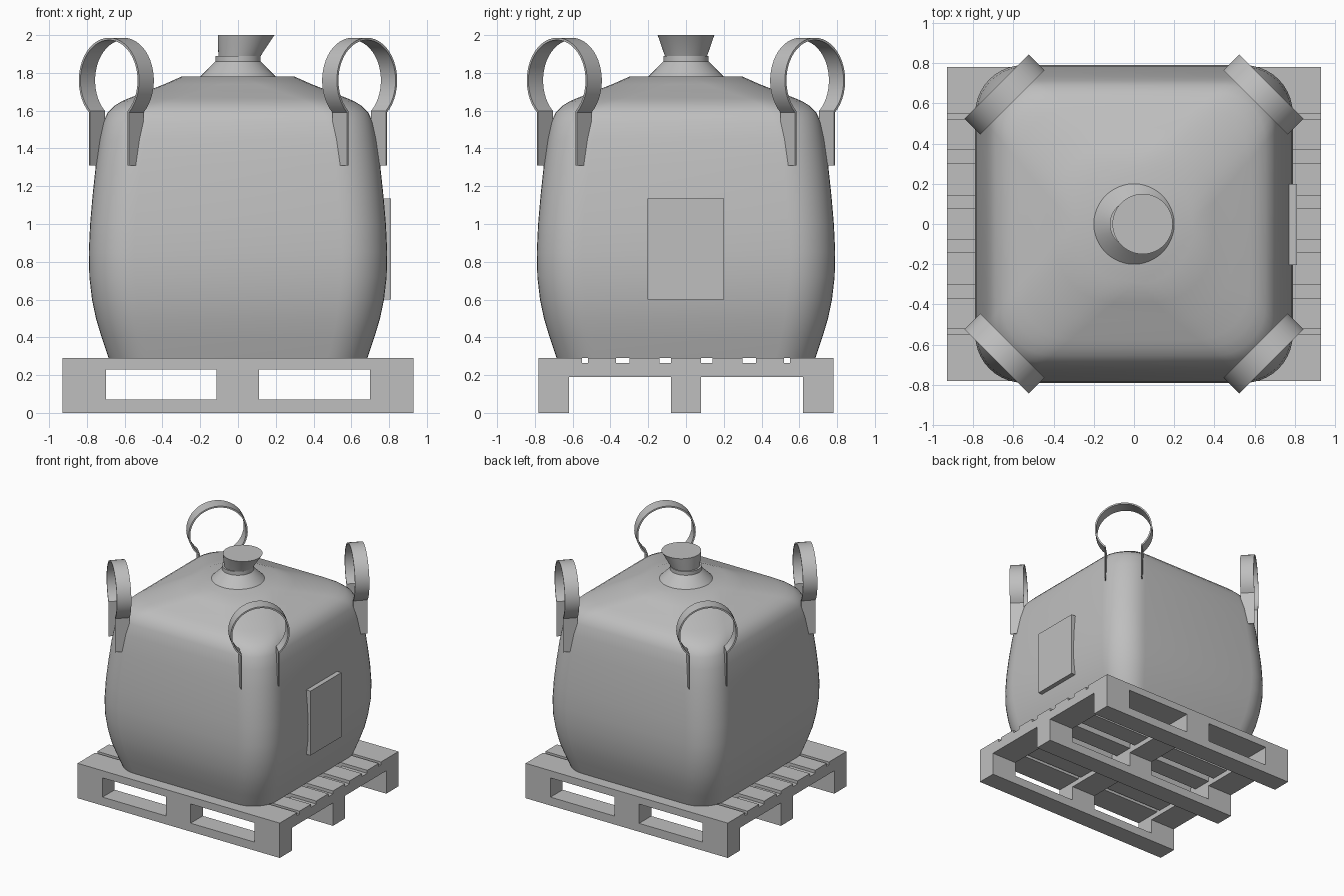
import bpy, bmesh, math
from mathutils import Vector

if "Cube" in bpy.data.objects:
    bpy.data.objects.remove(bpy.data.objects["Cube"])

grey = bpy.data.materials.new("plain grey")
grey.diffuse_color = (0.52, 0.52, 0.52, 1)
grey.use_nodes = True
grey.node_tree.nodes["Principled BSDF"].inputs["Base Color"].default_value = grey.diffuse_color


def finish(name, bm, smooth=False):
    bmesh.ops.remove_doubles(bm, verts=bm.verts, dist=0.0005)
    bmesh.ops.recalc_face_normals(bm, faces=bm.faces)
    me = bpy.data.meshes.new(name)
    bm.to_mesh(me)
    bm.free()
    ob = bpy.data.objects.new(name, me)
    bpy.context.collection.objects.link(ob)
    me.materials.append(grey)
    if smooth:
        bpy.ops.object.select_all(action='DESELECT')
        ob.select_set(True)
        bpy.context.view_layer.objects.active = ob
        bpy.ops.object.shade_smooth_by_angle(angle=math.radians(30))
    return ob


def box(name, x, y, z):
    bm = bmesh.new()
    bmesh.ops.create_cube(bm, size=1)
    for v in bm.verts:
        v.co = [lo + (c + 0.5) * (hi - lo) for c, (lo, hi) in zip(v.co, (x, y, z))]
    return finish(name, bm)


def loft(name, rings):
    """Skin closed rings of equal length and cap both ends."""
    bm = bmesh.new()
    rows = [[bm.verts.new(p) for p in ring] for ring in rings]
    n = len(rows[0])
    for a, b in zip(rows, rows[1:]):
        for i in range(n):
            j = (i + 1) % n
            bm.faces.new((a[i], a[j], b[j], b[i]))
    bm.faces.new(rows[0][::-1])
    bm.faces.new(rows[-1])
    return finish(name, bm, True)


def rounded_square(z, half, r, seg=10):
    pts = []
    for k in range(4):
        a0 = k * math.pi / 2
        cx = (half - r) * (1 if k in (0, 3) else -1)
        cy = (half - r) * (1 if k in (0, 1) else -1)
        for i in range(seg + 1):
            a = a0 + i * math.pi / 2 / seg
            pts.append((cx + r * math.cos(a), cy + r * math.sin(a), z))
    return pts


def circle(z, r, cx=0.0, n=48):
    return [(cx + r * math.cos(2 * math.pi * i / n), r * math.sin(2 * math.pi * i / n), z)
            for i in range(n)]


# Pallet: three runners with blocks, cross boards and slats
PX, PY = 0.93, 0.78
blocks = ((-PX, -0.70), (-0.115, 0.11), (0.70, PX))
for y in ((-PY, -0.62), (-0.08, 0.08), (0.62, PY)):
    box("pallet_runner", (-PX, PX), y, (0, 0.07))
    for x in blocks:
        box("pallet_block", x, y, (0.07, 0.23))
for x in blocks:
    box("pallet_cross_board", x, (-PY, PY), (0.19, 0.265))
slat_edges = (-PY, -0.55, -0.52, -0.37, -0.30, -0.14, -0.08, 0.08, 0.14, 0.30, 0.37, 0.52, 0.55, PY)
for y in zip(slat_edges[::2], slat_edges[1::2]):
    box("pallet_slat", (-PX, PX), y, (0.23, 0.29))

# Bag: rounded square sections rising to a round shoulder
sections = ((0.29, 0.685, 0.21), (0.40, 0.722, 0.22), (0.50, 0.752, 0.23), (0.60, 0.773, 0.24),
            (0.72, 0.787, 0.24), (0.85, 0.79, 0.24), (1.00, 0.783, 0.24), (1.15, 0.77, 0.24),
            (1.31, 0.753, 0.24), (1.45, 0.733, 0.24), (1.54, 0.713, 0.24), (1.59, 0.69, 0.24),
            (1.625, 0.655, 0.25), (1.65, 0.615, 0.255), (1.667, 0.575, 0.26),
            (1.705, 0.48, 0.275), (1.74, 0.39, 0.29), (1.78, 0.30, 0.30))
loft("bag_body", [rounded_square(*s) for s in sections])

# Filling neck: cone collar, tie band and leaning spout
loft("neck_collar", [circle(1.775, 0.20), circle(1.78, 0.20), circle(1.86, 0.12)])
loft("neck_tie", [circle(1.85, 0.12), circle(1.89, 0.12)])
loft("neck_spout", [circle(1.86, 0.105, 0.005), circle(1.89, 0.112, 0.008), circle(2.0, 0.15, 0.043)])

# Lifting loops: ribbon bent into a keyhole, one across each corner
OUT, THICK, WIDTH, CZ = 0.226, 0.012, 0.11, 1.76


def keyhole(r):
    a0 = -math.radians(49)
    arc = [(r * math.cos(a), CZ + r * math.sin(a))
           for a in (a0 + i * (math.pi - 2 * a0) / 36 for i in range(37))]
    return [(arc[0][0], 1.31)] + arc + [(arc[-1][0], 1.31)]


for k in range(4):
    ang = math.pi / 4 + k * math.pi / 2
    out = Vector((math.cos(ang), math.sin(ang), 0))
    side = Vector((-out.y, out.x, 0))
    centre = out * 0.911
    rings = []
    for (a, za), (b, zb) in zip(keyhole(OUT), keyhole(OUT - THICK)):
        ring = []
        for s, z, w in ((a, za, -1), (a, za, 1), (b, zb, 1), (b, zb, -1)):
            ring.append(centre + side * s + out * (w * WIDTH / 2) + Vector((0, 0, z)))
        rings.append(ring)
    loft("lifting_loop", rings)

# Document pouch on the right side
box("document_pouch", (0.75, 0.81), (-0.205, 0.20), (0.60, 1.135))
